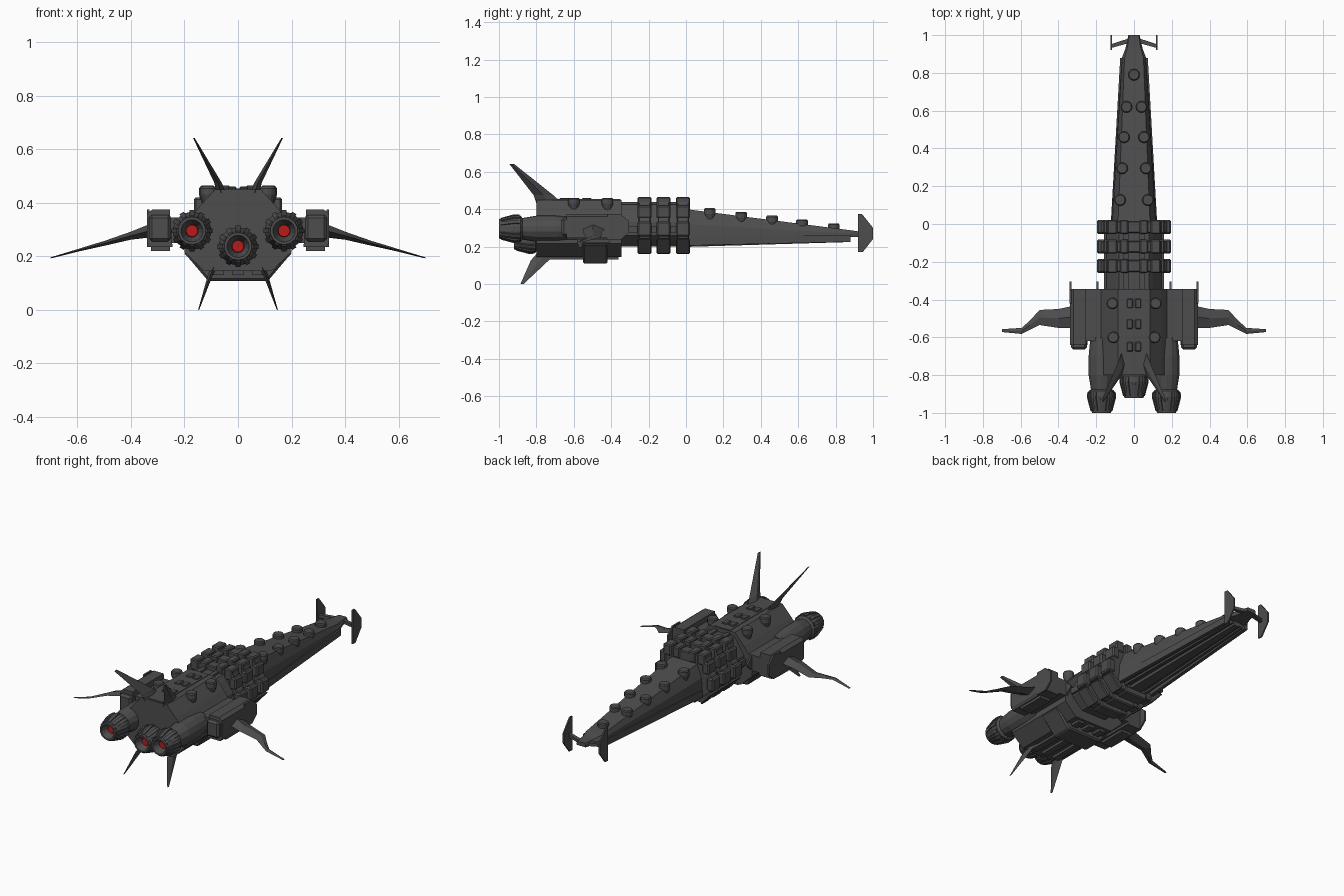
import bpy, bmesh, math
from mathutils import Vector

if "Cube" in bpy.data.objects:
    bpy.data.objects.remove(bpy.data.objects["Cube"])

DARK = bpy.data.materials.new("dark_hull")
DARK.diffuse_color = (0.075, 0.075, 0.075, 1)
DARK.use_nodes = True
DARK.node_tree.nodes["Principled BSDF"].inputs["Base Color"].default_value = DARK.diffuse_color
RED = bpy.data.materials.new("engine_glow")
RED.diffuse_color = (0.5, 0.01, 0.01, 1)
RED.use_nodes = True
RED.node_tree.nodes["Principled BSDF"].inputs["Base Color"].default_value = RED.diffuse_color


def loft(name, sections, mat=DARK, bevel=0.0):
    """Skin equal-length point loops and cap both ends."""
    bm = bmesh.new()
    rows = [[bm.verts.new(p) for p in s] for s in sections]
    n = len(rows[0])
    for a, b in zip(rows, rows[1:]):
        for i in range(n):
            j = (i + 1) % n
            bm.faces.new((a[i], a[j], b[j], b[i]))
    bm.faces.new(rows[0])
    bm.faces.new(rows[-1])
    bmesh.ops.recalc_face_normals(bm, faces=bm.faces)
    me = bpy.data.meshes.new(name)
    bm.to_mesh(me)
    bm.free()
    ob = bpy.data.objects.new(name, me)
    bpy.context.collection.objects.link(ob)
    me.materials.append(mat)
    if bevel:
        m = ob.modifiers.new("bevel", 'BEVEL')
        m.width, m.segments = bevel, 1
    return ob


def box(name, x, y, z, bevel=0.0):
    return loft(name, [[(x[0], v, z[0]), (x[1], v, z[0]), (x[1], v, z[1]), (x[0], v, z[1])] for v in y], bevel=bevel)


def sym(half, y):
    """Full cross-section at y from right-half points listed top to bottom."""
    return [(x, y, z) for x, z in half] + [(-x, y, z) for x, z in reversed(half)]


def lathe(name, cx, cz, prof, n=14, mat=DARK):
    """Rings of (y, radius) around an axis along y."""
    return loft(name, [[(cx + r * math.cos(2 * math.pi * (i + .5) / n), y, cz + r * math.sin(2 * math.pi * (i + .5) / n))
                        for i in range(n)] for y, r in prof], mat)


def plate(name, pts, thick):
    """Thin blade: 3D outline thickened along one direction."""
    d = Vector(thick) / 2
    return loft(name, [[Vector(p) - d for p in pts], [Vector(p) + d for p in pts]])


def turret(name, x, y, top):
    rs = [(top - .075, .016), (top - .03, .031), (top - .006, .031), (top, .026)]
    loft(name, [[(x + r * math.cos(math.pi * i / 6), y + r * math.sin(math.pi * i / 6), z) for i in range(12)]
                for z, r in rs])


# Long tapering bow: upper shell, lower shell, keel and side rails
loft("bow_upper", [sym([(.085, .40), (.115, .32), (.12, .25)], 0),
                   sym([(.05, .287), (.062, .27), (.064, .25)], .88),
                   sym([(.036, .28), (.045, .268), (.045, .253)], .93),
                   sym([(.025, .278), (.03, .27), (.03, .255)], 1.0)])
loft("bow_lower", [sym([(.105, .27), (.105, .235), (.085, .215)], 0),
                   sym([(.055, .26), (.055, .245), (.045, .235)], .87)])
loft("bow_keel", [sym([(.045, .25), (.035, .198)], 0), sym([(.025, .25), (.018, .224)], .875)])
for s in (-1, 1):
    loft("bow_rail", [[(s * x, y, z) for x, z in ((a, b), (a + .02, b), (a + .02, c), (a, c))]
                      for y, a, b, c in ((0, .103, .205, .25), (.88, .053, .225, .262))])
    loft("bow_underrail", [[(s * x, y, z) for x, z in ((a, b), (a + .015, b), (a + .015, .25), (a, .25))]
                           for y, a, b in ((0, .065, .203), (.87, .032, .226))])
    # Tip blades on struts
    plate("tip_blade", [(s * .12, y, z) for y, z in
                        ((.92, .375), (.94, .375), (1, .3), (1, .24), (.945, .17), (.92, .17))], (.008, 0, 0))
    plate("tip_strut", [(s * .02, .985, .265), (s * .02, .96, .265), (s * .12, .932, .27), (s * .12, .952, .27)],
          (0, 0, .018))

# Bow and hull turrets
turret("bow_turret", 0, .79, .323)
for x, y, t in ((.04, .62, .345), (.053, .46, .365), (.063, .295, .385), (.074, .127, .405),
                (.115, -.42, .46), (.11, -.60, .46)):
    for s in (-1, 1):
        turret("turret", s * x, y, t)

# Neck through the armour rings
loft("neck", [sym([(.08, .425), (.10, .40), (.145, .33), (.145, .26), (.08, .2)], y) for y in (-.36, 0)])
for s in (-1, 1):
    box("neck_pipe", sorted((s * .03, s * .055)), (-.36, .01), (.41, .437))
    box("neck_side_pipe", sorted((s * .13, s * .16)), (-.36, .01), (.275, .31))

# Three armour rings with raised blocks
for yc in (-.222, -.12, -.016):
    a, b = yc - .037, yc + .037
    loft("ring", [sym([(.125, .452), (.143, .435), (.15, .37), (.175, .34), (.175, .25), (.115, .17)], y)
                  for y in (a + .006, b - .006)], bevel=.005)
    for s in (-1, 1):
        for x0, x1 in ((.03, .075), (.088, .14)):
            box("ring_top_block", sorted((s * x0, s * x1)), (a, b), (.40, .465), .006)
        box("ring_side_block", sorted((s * .15, s * .197)), (a, b), (.255, .335), .008)
        box("ring_shoulder_block", sorted((s * .12, s * .165)), (a, b), (.35, .42), .008)
        loft("ring_lower_block", [[(s * x, y, z) for x, z in ((.19, .243), (.16, .243), (.095, .19), (.115, .16))]
                                  for y in (a, b)], bevel=.005)
    box("ring_belly_block", (-.075, .075), (a, b), (.16, .2), .006)

# Main hull
HULL = [(.085, .45), (.145, .385), (.195, .32), (.2, .215), (.125, .145)]
loft("main_hull", [sym(HULL, y) for y in (-.8, -.345)])
box("hull_spine", (-.05, .05), (-.79, -.35), (.44, .453))
for y in (-.42, -.53, -.65):
    for s in (-1, 1):
        box("spine_hatch", sorted((s * .006, s * .038)), (y - .025, y + .025), (.445, .46), .004)
# Belly clamp and longitudinal belly strips
loft("belly_clamp", [sym([(.205, .215), (.19, .2), (.112, .108)], y) for y in (-.55, -.42)], bevel=.008)
for x in (-.075, 0, .075):
    box("belly_strip", (x - .02, x + .02), (-.76, -.36), (.13, .15))

for s in (-1, 1):
    # Side pods with connecting arm, rear nub and front prongs
    box("pod_arm", sorted((s * .15, s * .26)), (-.62, -.345), (.25, .345))
    loft("side_pod", [[(s * x, y, z) for x, z in ((.245, .235), (.33, .235), (.34, .25), (.34, .36), (.32, .375), (.255, .375))]
                      for y in (-.64, -.345)])
    box("pod_nub", sorted((s * .25, s * .333)), (-.665, -.62), (.255, .355), .012)
    for x, zl, zh in ((.336, .235, .375), (.193, .25, .34)):
        plate("pod_prong", [(s * x, y, z) for y, z in
                            ((-.42, zl), (-.35, zl), (-.305, zl + .04), (-.305, zh - .04), (-.35, zh), (-.42, zh))],
              (.01, 0, 0))
    box("pod_underplate", sorted((s * .255, s * .325)), (-.58, -.41), (.22, .24))
    # Swept wings, tapering along the span: x, front y, back y, z, thickness
    loft("wing", [[(s * x, f, z), (s * x, (f + b) / 2, z + t), (s * x, b, z), (s * x, (f + b) / 2, z - t)]
                  for x, f, b, z, t in ((.33, -.435, -.55, .295, .025), (.4, -.45, -.55, .277, .015),
                                        (.5, -.455, -.535, .248, .009), (.55, -.51, -.56, .235, .007),
                                        (.595, -.55, -.582, .223, .005), (.7, -.557, -.572, .194, .002))])
    # Upper and lower tail fins: x, front y, back y, z, half thickness
    for name, secs in (("upper_fin", ((.06, -.66, -.8, .43, .018), (.075, -.71, -.815, .475, .014), (.165, -.92, -.945, .642, .003))),
                       ("lower_fin", ((.09, -.69, -.80, .16, .012), (.105, -.735, -.83, .125, .009), (.147, -.868, -.885, 0, .002)))):
        loft(name, [[(s * x, f, z), (s * (x + t), (f + b) / 2, z), (s * x, b, z), (s * (x - t), (f + b) / 2, z)]
                    for x, f, b, z, t in secs])


def engine(name, cx, cz, front, y0, y1):
    """Nacelle, ribbed nozzle bell and glowing core."""
    lathe(name + "_nacelle", cx, cz, [(front, .06), (front - (front - y0) * .35, .07),
                                      (front - (front - y0) * .7, .07), (y0, .056)])
    L = y0 - y1
    lathe(name + "_nozzle", cx, cz, [(y0 + .01, .058), (y0, .07), (y0 - L * .25, .072), (y1, .052),
                                     (y1, .042), (y1 + .05, .024)])
    lathe(name + "_glow", cx, cz, [(y1 + .06, .024), (y1 + .035, .022)], mat=RED)
    for i in range(12):
        a = math.pi * i / 6
        u, v = Vector((math.cos(a), 0, math.sin(a))), Vector((-math.sin(a), 0, math.cos(a)))
        c = Vector((cx, 0, cz))
        loft(name + "_rib", [[c + u * r + v * w + Vector((0, y, 0)) for r, w in
                              ((h - .015, -.009), (h, -.009), (h, .009), (h - .015, .009))]
                             for y, h in ((y0 - .005, .075), (y0 - L * .3, .077), (y1 + .01, .058))])


for s in (-1, 1):
    engine("side_engine", s * .172, .295, -.6, -.885, -1.0)
engine("centre_engine", 0, .237, -.7, -.805, -.92)
